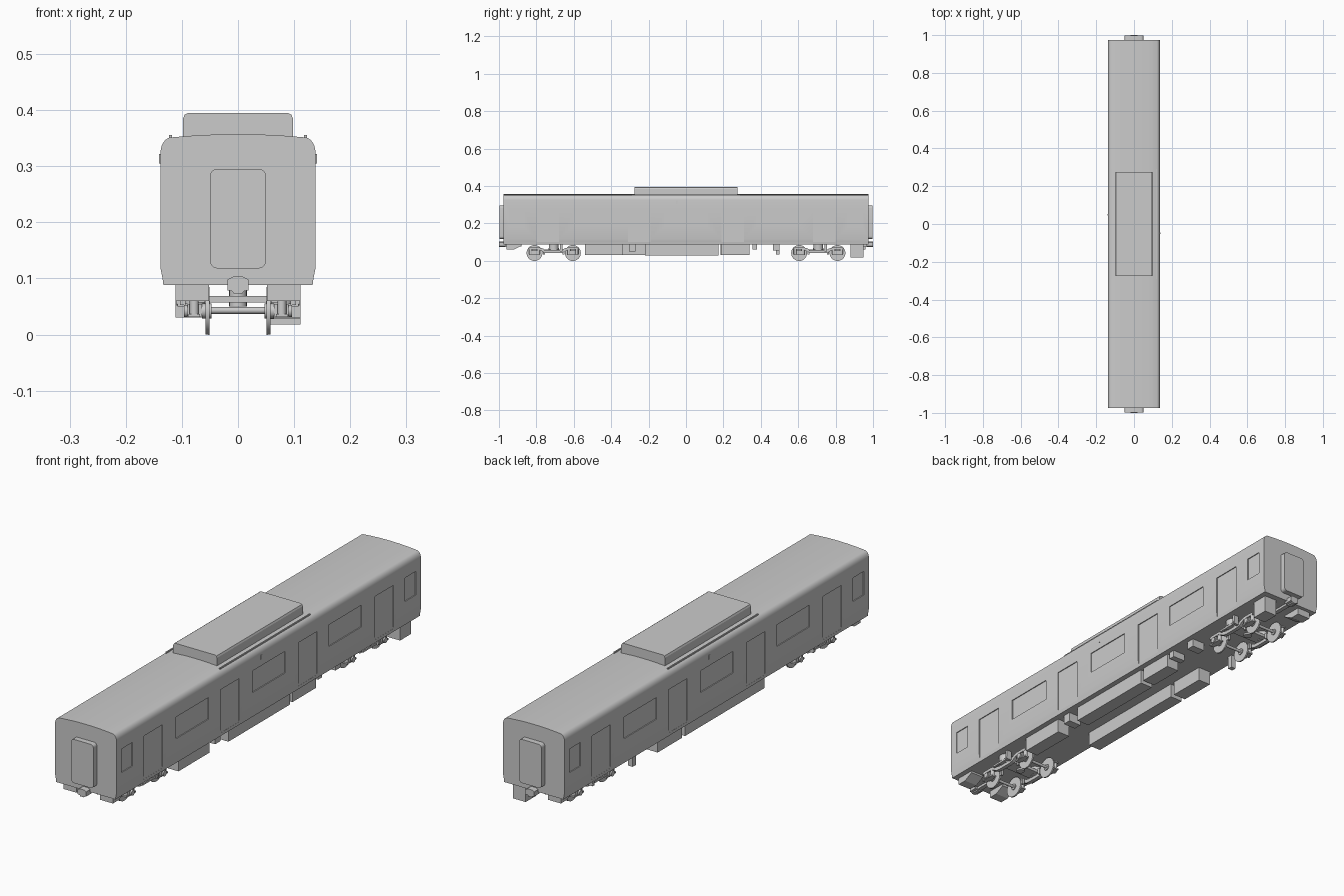
import bpy, bmesh, math
from mathutils import Vector

if "Cube" in bpy.data.objects:
    bpy.data.objects.remove(bpy.data.objects["Cube"])


def finish(name, bm, smooth=False):
    bmesh.ops.recalc_face_normals(bm, faces=bm.faces)
    me = bpy.data.meshes.new(name)
    bm.to_mesh(me)
    bm.free()
    ob = bpy.data.objects.new(name, me)
    bpy.context.collection.objects.link(ob)
    if smooth:
        bpy.ops.object.select_all(action='DESELECT')
        bpy.context.view_layer.objects.active = ob
        ob.select_set(True)
        bpy.ops.object.shade_smooth_by_angle(angle=math.radians(35))
    return ob


def prism(name, pts, axis, a, b, smooth=False):
    """Extrude a profile along x (pts are y,z) or along y (pts are x,z)."""
    bm = bmesh.new()
    place = (lambda p, t: (t, p[0], p[1])) if axis == 'x' else (lambda p, t: (p[0], t, p[1]))
    lo = [bm.verts.new(place(p, a)) for p in pts]
    hi = [bm.verts.new(place(p, b)) for p in pts]
    bm.faces.new(lo)
    bm.faces.new(hi)
    n = len(pts)
    for i in range(n):
        j = (i + 1) % n
        bm.faces.new((lo[i], lo[j], hi[j], hi[i]))
    return finish(name, bm, smooth)


def box(name, x, y, z):
    return prism(name, [(x[0], z[0]), (x[1], z[0]), (x[1], z[1]), (x[0], z[1])], 'y', *y)


def round_rect(x0, x1, z0, z1, r, n=5):
    pts = []
    for k, (cx, cz) in enumerate([(x1 - r, z1 - r), (x0 + r, z1 - r), (x0 + r, z0 + r), (x1 - r, z0 + r)]):
        for i in range(n + 1):
            t = math.pi / 2 * (k + i / n)
            pts.append((cx + r * math.cos(t), cz + r * math.sin(t)))
    return pts


def circle(cy, cz, r, n=24):
    return [(cy + r * math.cos(2 * math.pi * i / n), cz + r * math.sin(2 * math.pi * i / n)) for i in range(n)]


def cyl(name, y, z, r, x, n=24):
    return prism(name, circle(y, z, r, n), 'x', *x, smooth=True)


def cyl_z(name, x, y, r, z, n=16):
    bm = bmesh.new()
    bmesh.ops.create_cone(bm, cap_ends=True, segments=n, radius1=r, radius2=r, depth=z[1] - z[0])
    bmesh.ops.translate(bm, verts=bm.verts, vec=Vector((x, y, (z[0] + z[1]) / 2)))
    return finish(name, bm, True)


# Body shell: tucked-in sill, round cant rail, slightly crowned roof
half = [(0.133, 0.088), (0.1345, 0.1), (0.138, 0.118), (0.138, 0.325)]
for i in range(1, 7):
    t = math.radians(75 * i / 6)
    half.append((0.117 + 0.021 * math.cos(t), 0.325 + 0.027 * math.sin(t)))
half += [(0.08, 0.3545), (0.04, 0.3565)]
body = prism("body_shell", half + [(0, 0.357)] + [(-x, z) for x, z in reversed(half)],
             'y', -0.975, 0.975, True)

# Recessed doors and windows along both sides
openings = [(0, 0.105, 0.19, 0.278)]
for s in (-1, 1):
    openings += [(s * 0.25, 0.06, 0.102, 0.28), (s * 0.49, 0.105, 0.19, 0.278),
                 (s * 0.74, 0.06, 0.102, 0.28), (s * 0.908, 0.035, 0.186, 0.282)]
cut = bmesh.new()
for yc, hw, z0, z1 in openings:
    for s in (-1, 1):
        geo = bmesh.ops.create_cube(cut, size=1)['verts']
        bmesh.ops.scale(cut, verts=geo, vec=(0.1, 2 * hw, z1 - z0))
        bmesh.ops.translate(cut, verts=geo, vec=(s * 0.1843, yc, (z0 + z1) / 2))
cutter = finish("opening_cutter", cut)
cutter.hide_render = True
mod = body.modifiers.new("openings", 'BOOLEAN')
mod.object, mod.operation, mod.solver = cutter, 'DIFFERENCE', 'EXACT'
bpy.context.view_layer.objects.active = body
bpy.ops.object.modifier_apply(modifier=mod.name)
bpy.data.objects.remove(cutter)

# Roof air conditioner, side rails and door lamps
prism("roof_unit", [(-0.098, 0.35), (0.098, 0.35), (0.098, 0.385), (0.095, 0.392), (0.089, 0.395),
                    (-0.089, 0.395), (-0.095, 0.392), (-0.098, 0.385)], 'y', -0.275, 0.275)
for s in (-1, 1):
    box("roof_rail", sorted((s * 0.118, s * 0.123)), (-0.29, 0.29), (0.343, 0.356))
    box("side_lamp", sorted((s * 0.135, s * 0.1405)), (-s * 0.05 - 0.004, -s * 0.05 + 0.004), (0.305, 0.322))

# Gangways and couplers at both ends
for s in (-1, 1):
    prism("gangway", round_rect(-0.05, 0.05, 0.118, 0.295, 0.013), 'y', s * 0.97, s * 0.998, True)
    prism("coupler_head", [(-0.019, 0.079), (-0.01, 0.077), (-0.008, 0.073), (0.008, 0.073), (0.01, 0.077),
                           (0.019, 0.079), (0.019, 0.098), (0.009, 0.103), (-0.009, 0.103), (-0.019, 0.098)],
          'y', s * 0.965, s * 1.0)
    box("coupler_bar", (-0.009, 0.009), sorted((s * 0.88, s * 0.97)), (0.078, 0.094))

# Underfloor equipment: side, y range, bottom
for s, y0, y1, z in [(1, -0.54, -0.34, 0.03), (1, -0.305, -0.27, 0.05), (1, -0.22, 0.175, 0.028),
                     (1, 0.19, 0.34, 0.032), (1, 0.355, 0.38, 0.06), (1, 0.465, 0.5, 0.055),
                     (1, 0.88, 0.95, 0.018), (-1, -0.345, 0.165, 0.03), (-1, 0.185, 0.34, 0.03),
                     (-1, 0.48, 0.5, 0.033)]:
    inner = 0.09 if (s, y0) == (-1, 0.48) else 0.054
    box("underfloor_box", sorted((s * inner, s * 0.111)), (y0, y1), (z, 0.09))

# Sloped end steps at three corners
for sx, sy in [(1, -1), (-1, -1), (-1, 1)]:
    pts = [(sy * 0.96, 0.09), (sy * 0.96, 0.06), (sy * 0.92, 0.06), (sy * 0.88, 0.08), (sy * 0.88, 0.09)]
    prism("end_step", pts, 'x', sx * 0.052, sx * 0.111)


# Bogies
def bogie(yc):
    for e in (-1, 1):
        ya = yc + e * 0.1025
        cyl("axle", ya, 0.043, 0.006, (-0.085, 0.085), 16)
        for s in (-1, 1):
            cyl("wheel", ya, 0.042, 0.042, (s * 0.053, s * 0.0575), 32)
            cyl("wheel_flange", ya, 0.042, 0.0425, (s * 0.051, s * 0.053), 32)
            cyl("wheel_hub", ya, 0.042, 0.013, (s * 0.047, s * 0.064), 20)
            box("axle_box", sorted((s * 0.064, s * 0.09)), (ya - 0.015, ya + 0.015), (0.032, 0.054))
            cyl("axle_cap", ya, 0.042, 0.011, (s * 0.09, s * 0.096), 20)
            for d in (-1, 1):
                cyl_z("axle_spring", s * 0.078, ya + d * 0.021, 0.008, (0.036, 0.064), 12)
            box("axle_box_wings", sorted((s * 0.068, s * 0.088)), (ya - 0.03, ya + 0.03), (0.031, 0.037))
            box("brake_shoe", sorted((s * 0.05, s * 0.06)), (ya - e * 0.05 - 0.005, ya - e * 0.05 + 0.005),
                (0.035, 0.06))
    # Curved side frame: high over the axles, dropped in the middle
    top = [(0.135, 0.066), (0.125, 0.072), (0.08, 0.072), (0.06, 0.067), (0.045, 0.059), (0.03, 0.056)]
    low = [(0.03, 0.041), (0.05, 0.044), (0.065, 0.053), (0.08, 0.06), (0.135, 0.06)]
    right = top[::-1] + low[::-1]
    prof = right + [(-y, z) for y, z in reversed(right)]
    for s in (-1, 1):
        prism("bogie_side_frame", [(yc + y, z) for y, z in prof], 'x', s * 0.07, s * 0.086)
        cyl_z("air_spring", s * 0.078, yc, 0.026, (0.062, 0.09), 24)
        cyl_z("air_spring_seat", s * 0.078, yc, 0.02, (0.054, 0.062), 20)
        box("damper_bracket", sorted((s * 0.086, s * 0.108)), (yc + 0.034, yc + 0.046), (0.05, 0.09))
        cyl("damper_pin", yc + 0.04, 0.057, 0.005, (s * 0.09, s * 0.11), 12)
        box("yaw_damper", sorted((s * 0.094, s * 0.103)), (yc - 0.05, yc + 0.04), (0.053, 0.061))
    box("bogie_crossbeam", (-0.075, 0.075), (yc - 0.028, yc + 0.028), (0.057, 0.069))
    cyl_z("centre_pivot", 0, yc, 0.016, (0.05, 0.09), 16)


for y in (-0.7075, 0.7075):
    bogie(y)
